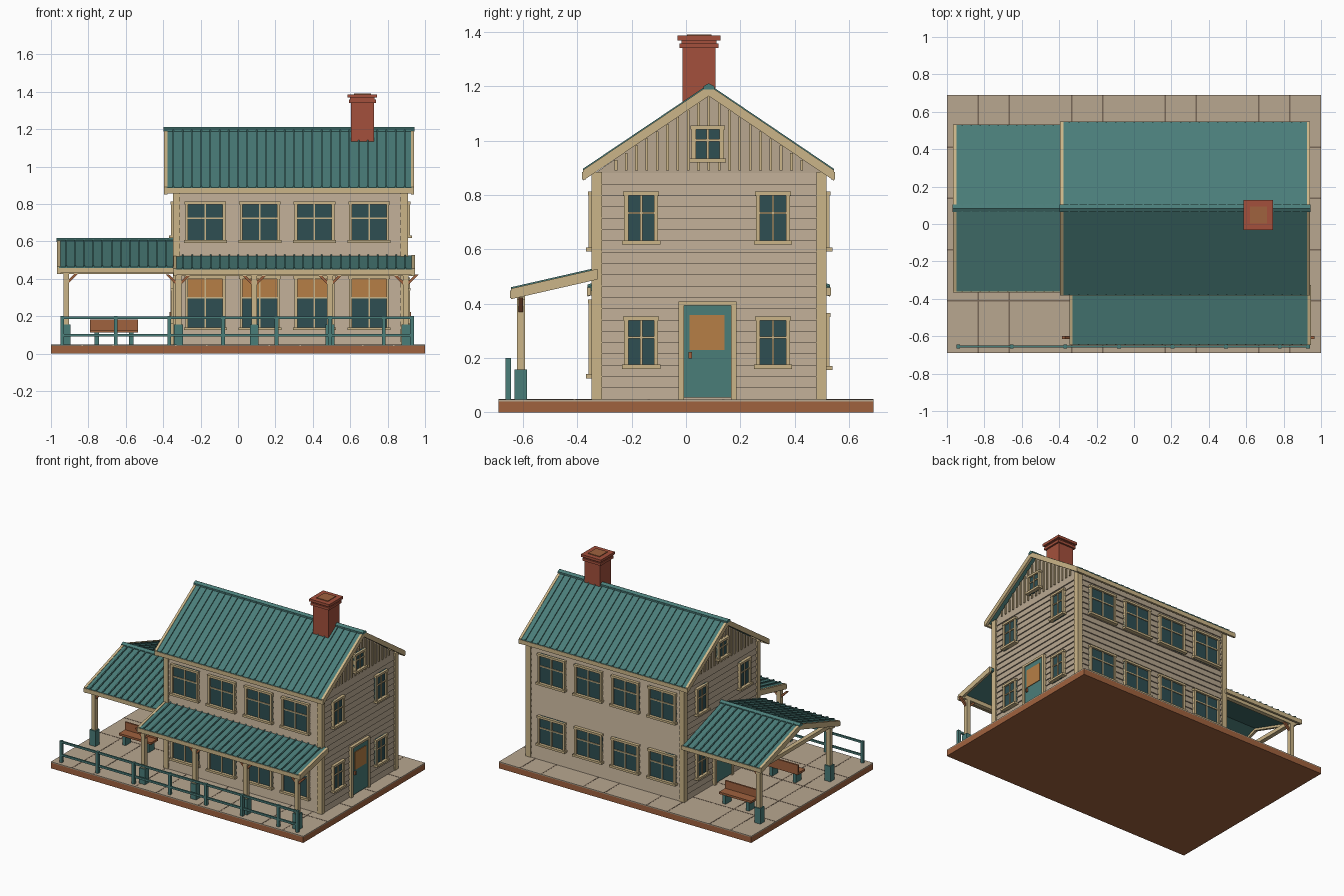
import bpy, bmesh

if "Cube" in bpy.data.objects:
    bpy.data.objects.remove(bpy.data.objects["Cube"])


def material(name, r, g, b):
    lin = [(c / 255 / 12.92) if c < 10 else ((c / 255 + 0.055) / 1.055) ** 2.4 for c in (r, g, b)]
    m = bpy.data.materials.new(name)
    m.use_nodes = True
    m.diffuse_color = (*lin, 1)
    m.node_tree.nodes["Principled BSDF"].inputs["Base Color"].default_value = (*lin, 1)
    return m


WALL = material("warm beige", 184, 167, 144)
TRIM = material("cream trim", 203, 181, 136)
TEAL = material("teal", 74, 125, 121)
GLASS = material("dark glass", 46, 78, 82)
WOOD = material("brown wood", 160, 98, 62)
BRICK = material("brick red", 164, 80, 60)
AMBER = material("amber", 182, 126, 70)
JOINT = material("paving joint", 120, 104, 88)

parts = {}


def part(name, mat):
    if name not in parts:
        parts[name] = (bmesh.new(), mat)
    return parts[name][0]


def prism(bm, pts, axis, a, b):
    """Extrude a 2D outline along x (outline in y, z), y (x, z) or z (x, y)."""
    def place(p, h):
        return {"x": (h, p[0], p[1]), "y": (p[0], h, p[1]), "z": (p[0], p[1], h)}[axis]
    lo = [bm.verts.new(place(p, a)) for p in pts]
    hi = [bm.verts.new(place(p, b)) for p in pts]
    bm.faces.new(lo)
    bm.faces.new(hi)
    n = len(pts)
    for i in range(n):
        j = (i + 1) % n
        bm.faces.new((lo[i], lo[j], hi[j], hi[i]))


def box(bm, x0, x1, y0, y1, z0, z1):
    prism(bm, [(x0, y0), (x1, y0), (x1, y1), (x0, y1)], "z", z0, z1)


def post(bm, x, y, w, z0, z1):
    box(bm, x - w / 2, x + w / 2, y - w / 2, y + w / 2, z0, z1)


# House outline and floor level
X0, X1, Y0, Y1 = -0.335, 0.895, -0.335, 0.505
FLOOR, EAVE, MID = 0.047, 0.88, 0.084

# Platform with paving and joints
box(part("platform", WOOD), -1, 1, -0.69, 0.69, 0, 0.04)
box(part("paving", WALL), -1, 1, -0.69, 0.69, 0.04, FLOOR)
joints = part("paving_joints", JOINT)
for s in (-1, 1):
    for k in (1, 2, 4, 5):
        box(joints, s * k / 6 - 0.004, s * k / 6 + 0.004, -0.69, 0.69, FLOOR - 0.003, FLOOR + 0.001)
    for y in (0.137, 0.411):
        box(joints, -1, 1, s * y - 0.004, s * y + 0.004, FLOOR - 0.003, FLOOR + 0.001)

# Lapped siding: each board leans out at its lower edge
siding = part("siding", WALL)
BOARDS = 20
for i in range(BOARDS):
    h = (EAVE - FLOOR) / BOARDS
    rings = []
    for z, o in ((FLOOR + i * h, 0.008), (FLOOR + (i + 1) * h, 0)):
        rings.append([siding.verts.new(c) for c in ((X0 - o, Y0 - o, z), (X1 + o, Y0 - o, z),
                                                    (X1 + o, Y1 + o, z), (X0 - o, Y1 + o, z))])
    for r in rings:
        siding.faces.new(r)
    for j in range(4):
        k = (j + 1) % 4
        siding.faces.new((rings[0][j], rings[0][k], rings[1][k], rings[1][j]))

# Gables with battens
prism(part("gable_walls", WALL), [(Y0, EAVE), (Y1, EAVE), (MID, 1.172)], "x", X0, X1)
battens = part("gable_battens", TRIM)
for i in range(-9, 10):
    y = MID + i * 0.038
    top = 1.165 - 0.69 * abs(y - MID)
    for x in (X0, X1):
        box(battens, x - 0.008, x + 0.008, y - 0.005, y + 0.005, EAVE + 0.01, top)

# Corner boards
corners = part("corner_boards", TRIM)
for x, sx in ((X0, -1), (X1, 1)):
    for y, sy in ((Y0, -1), (Y1, 1)):
        cx, cy = x - sx * 0.006, y - sy * 0.006
        box(corners, cx - 0.019, cx + 0.019, cy - 0.019, cy + 0.019, FLOOR, EAVE + 0.005)


def roof_slope(name, x0, x1, high, low, boards):
    """Ribbed metal slope between a high and a low (y, z) edge."""
    def slab(bm, a, b, under, over):
        prism(bm, [(high[0], high[1] - under), (low[0], low[1] - under),
                   (low[0], low[1] + over), (high[0], high[1] + over)], "x", a, b)
    slab(part(name, TEAL), x0 + 0.012, x1 - 0.012, 0.02, 0)
    n = round((x1 - x0) / 0.05)
    for i in range(1, n):
        x = x0 + (x1 - x0) * i / n
        slab(part(name + "_seams", TEAL), x - 0.004, x + 0.004, 0.005, 0.008)
    trim = part(name + "_trim", TRIM)
    for a, b in boards:
        slab(trim, a, b, 0.036, 0.003)
    s = 1 if low[0] > high[0] else -1
    y0, y1 = sorted((low[0] - s * 0.012, low[0] + s * 0.003))
    box(trim, x0, x1, y0, y1, low[1] - 0.032, low[1] - 0.003)


# Main roof, side canopy roof and front porch roof
for y in (-0.38, 0.545):
    roof_slope("main_roof", -0.395, 0.942, (MID, 1.2), (y, 0.888), ((-0.395, -0.377), (0.924, 0.942)))
for y in (-0.362, 0.53):
    roof_slope("canopy_roof", -0.968, X0, (MID, 0.608), (y, 0.462), ((-0.968, -0.95),))
roof_slope("porch_roof", -0.345, 0.945, (-0.325, 0.525), (-0.645, 0.452), ((-0.345, -0.328), (0.928, 0.945)))
for name, x0, x1, z in (("main_ridge", -0.397, 0.944, 1.2), ("canopy_ridge", -0.97, X0, 0.608)):
    prism(part(name, TEAL), [(MID - 0.02, z - 0.012), (MID - 0.02, z), (MID, z + 0.011),
                             (MID + 0.02, z), (MID + 0.02, z - 0.012)], "x", x0, x1)

# Chimney
chimney = part("chimney", BRICK)
for w, z0, z1 in ((0.122, 0.95, 1.34), (0.145, 1.34, 1.358), (0.13, 1.358, 1.368), (0.158, 1.368, 1.386)):
    post(chimney, 0.665, 0.048, w, z0, z1)
post(part("flue", WOOD), 0.665, 0.048, 0.09, 1.386, 1.391)


def wall_box(side, bm, u0, u1, d0, d1, z0, z1):
    """Box on a wall: u runs along it, d is the distance out from it."""
    if side in "front back":
        y, s = (Y0, -1) if side == "front" else (Y1, 1)
        box(bm, u0, u1, *sorted((y + s * d0, y + s * d1)), z0, z1)
    else:
        x, s = (X0, -1) if side == "left" else (X1, 1)
        box(bm, *sorted((x + s * d0, x + s * d1)), u0, u1, z0, z1)


def window(side, u, z0, z1, w, lit=False):
    h, c = w / 2, 0.015
    frame = part(side + "_window_frames", TRIM)
    zm = z0 + (z1 - z0) * 0.6
    wall_box(side, part(side + "_window_glass", GLASS), u - h, u + h, 0, 0.013, z0, z1)
    if lit:
        wall_box(side, part(side + "_window_shades", AMBER), u - h, u + h, 0.012, 0.015, zm, z1)
    for s in (-1, 1):
        wall_box(side, frame, *sorted((u + s * (h - c), u + s * h)), 0, 0.024, z0, z1)
    wall_box(side, frame, u - h - 0.004, u + h + 0.004, 0, 0.026, z1 - c, z1)
    wall_box(side, frame, u - h - 0.008, u + h + 0.008, 0, 0.034, z0, z0 + c)
    wall_box(side, frame, u - 0.004, u + 0.004, 0, 0.019, z0, z1)
    wall_box(side, frame, u - h, u + h, 0, 0.019, zm - 0.004, zm + 0.004)


# Long walls: four windows on each floor
for i in range(4):
    u = -0.175 + i * 0.292
    window("front", u, 0.592, 0.812, 0.214)
    window("front", u, 0.125, 0.415, 0.214, lit=True)
    window("back", u, 0.592, 0.812, 0.214)
    window("back", u, 0.155, 0.365, 0.214)

# End walls: windows, attic window and door
for side in ("right", "left"):
    for u in (-0.165, 0.32):
        window(side, u, 0.617, 0.812, 0.125)
        window(side, u, 0.16, 0.352, 0.125)
    window(side, 0.08, 0.92, 1.055, 0.118)
    door_frame = part(side + "_door_frame", TRIM)
    for a, b in ((-0.028, -0.008), (0.165, 0.185)):
        wall_box(side, door_frame, a, b, 0, 0.025, FLOOR, 0.408)
    wall_box(side, door_frame, -0.028, 0.185, 0, 0.025, 0.393, 0.408)
    wall_box(side, part(side + "_door", TEAL), -0.008, 0.165, 0, 0.018, 0.055, 0.393)
    wall_box(side, part(side + "_door_panel", AMBER), 0.012, 0.142, 0, 0.022, 0.23, 0.358)
    wall_box(side, part(side + "_door_handle", WOOD), 0.01, 0.022, 0, 0.03, 0.197, 0.222)


def support(name, x, y, top, sides):
    """Post with a teal foot and diagonal braces up to the beam."""
    post(part(name + "_posts", TRIM), x, y, 0.03, FLOOR, top)
    post(part(name + "_post_feet", TEAL), x, y, 0.046, FLOOR, 0.157)
    for s in sides:
        prism(part(name + "_braces", WOOD), [(x + s * 0.013, top - 0.055), (x + s * 0.013, top - 0.035),
              (x + s * 0.05, top), (x + s * 0.068, top)], "y", y - 0.008, y + 0.008)


# Porch and canopy posts and beams
for i in range(4):
    support("porch", -0.318 + i * 0.405, -0.608, 0.422, (-1, 1))
box(part("porch_beam", TRIM), -0.335, 0.935, -0.623, -0.593, 0.415, 0.443)
beams = part("canopy_beams", TRIM)
for y in (-0.312, 0.48):
    support("canopy", -0.918, y, 0.432, (1,))
    box(beams, -0.95, X0, y - 0.015, y + 0.015, 0.425, 0.456)
box(beams, -0.933, -0.903, -0.312, 0.48, 0.427, 0.454)

# Front railing
railing = part("railing", TEAL)
for x in [-0.94 + i * 0.2865 for i in range(7)] + [0.93]:
    post(railing, x, -0.655, 0.02, FLOOR, 0.2)
for z in (0.185, 0.092):
    box(railing, -0.95, 0.94, -0.661, -0.649, z, z + 0.014)

# Benches, back to back under the canopy
for name, y, s in (("front_bench", -0.18, -1), ("back_bench", 0.35, 1)):
    box(part(name, WOOD), -0.79, -0.535, y - 0.04, y + 0.04, 0.112, 0.127)
    ya, yb = sorted((y - s * 0.04, y - s * 0.028))
    box(part(name, WOOD), -0.79, -0.535, ya, yb, 0.127, 0.182)
    for x in (-0.755, -0.57):
        box(part(name + "_legs", TEAL), x - 0.012, x + 0.012, y - 0.032, y + 0.032, FLOOR, 0.112)

# Turn every part into an object
for name, (bm, mat) in parts.items():
    bmesh.ops.recalc_face_normals(bm, faces=bm.faces)
    mesh = bpy.data.meshes.new(name)
    bm.to_mesh(mesh)
    bm.free()
    mesh.materials.append(mat)
    bpy.context.scene.collection.objects.link(bpy.data.objects.new(name, mesh))
